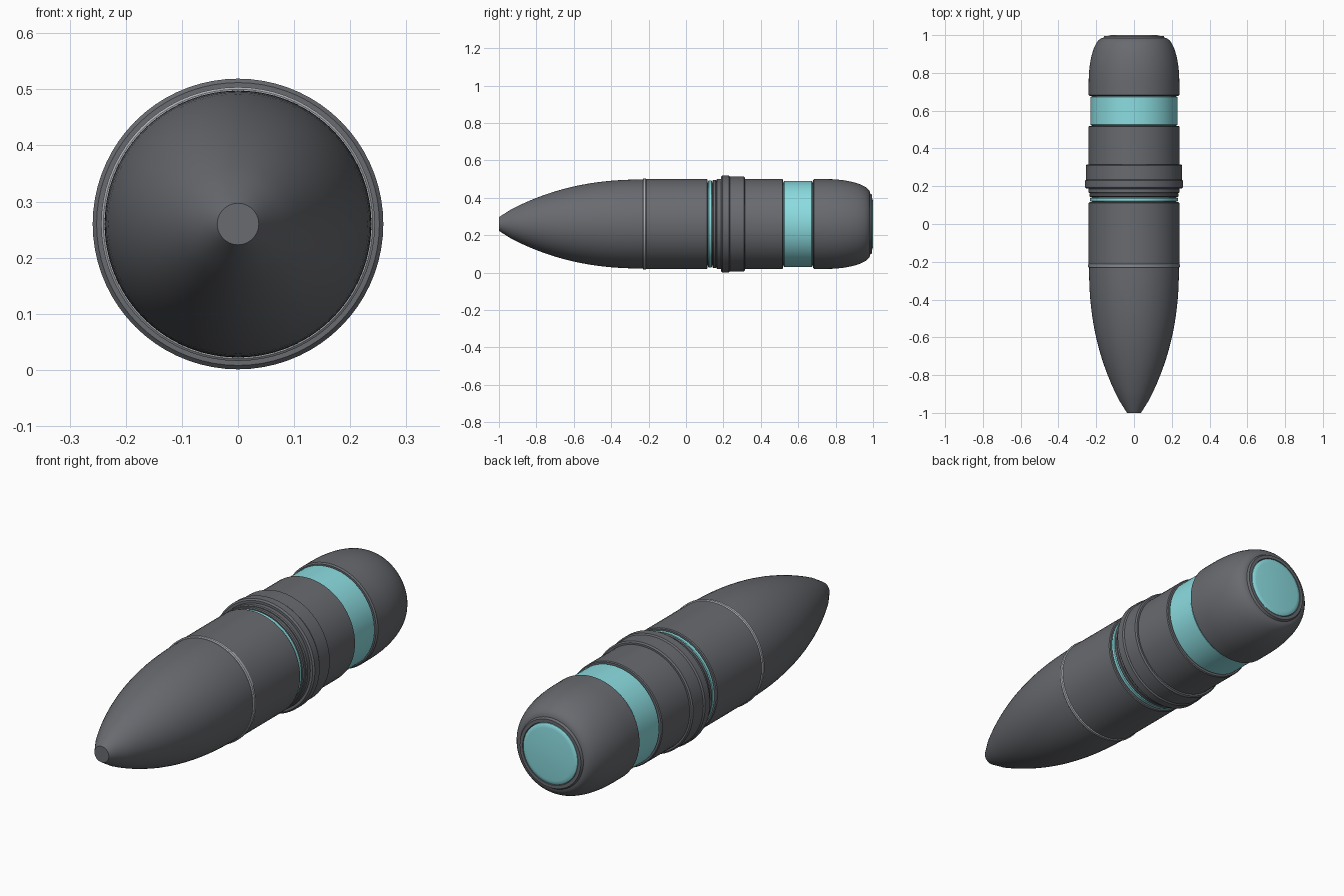
import bpy, bmesh
from math import sin, cos, pi, radians

cube = bpy.data.objects.get("Cube")
if cube:
    bpy.data.objects.remove(cube, do_unlink=True)

SEGMENTS = 72
AXIS_Z = 0.26


def material(name, rgb, rough=0.5):
    m = bpy.data.materials.new(name)
    m.use_nodes = True
    m.diffuse_color = (*rgb, 1)
    bsdf = m.node_tree.nodes["Principled BSDF"]
    bsdf.inputs["Base Color"].default_value = (*rgb, 1)
    bsdf.inputs["Roughness"].default_value = rough
    return m


grey = material("dark grey", (0.14, 0.145, 0.16))
silver = material("light grey", (0.42, 0.43, 0.46))
teal = material("teal", (0.26, 0.72, 0.75))


def lathe(name, profile, mat):
    """Turn (y, radius) points, ordered front to back, around the long axis."""
    bm = bmesh.new()
    rings = []
    for y, r in profile:
        if r == 0:
            rings.append([bm.verts.new((0, y, AXIS_Z))] * SEGMENTS)
            continue
        rings.append([bm.verts.new((r * cos(2 * pi * i / SEGMENTS), y,
                                    AXIS_Z + r * sin(2 * pi * i / SEGMENTS)))
                      for i in range(SEGMENTS)])
    for a, b in zip(rings, rings[1:]):
        for i in range(SEGMENTS):
            j = (i + 1) % SEGMENTS
            bm.faces.new(dict.fromkeys((a[i], a[j], b[j], b[i])))
    bmesh.ops.recalc_face_normals(bm, faces=bm.faces)
    mesh = bpy.data.meshes.new(name)
    bm.to_mesh(mesh)
    bm.free()
    mesh.materials.append(mat)
    obj = bpy.data.objects.new(name, mesh)
    bpy.context.collection.objects.link(obj)
    bpy.ops.object.select_all(action="DESELECT")
    obj.select_set(True)
    bpy.context.view_layer.objects.active = obj
    bpy.ops.object.shade_smooth_by_angle(angle=radians(30))
    return obj


def band(name, y0, y1, r, mat, bevel=0.004):
    """Closed collar with softened edges."""
    return lathe(name, [(y0, 0), (y0, r - bevel), (y0 + bevel, r),
                        (y1 - bevel, r), (y1, r - bevel), (y1, 0)], mat)


# Nose: flat tip, short cone, then a rounded ogive
nose = [(-1, 0), (-1, 0.037), (-0.93, 0.081)]
nose += [(-0.93 + 0.71 * t, 0.081 + 0.157 * (1 - (1 - t) ** 2.3))
         for t in (i / 16 for i in range(1, 17))]
lathe("nose_cone", nose + [(-0.22, 0)], grey)
band("nose_ring", -0.231, -0.212, 0.244, silver)

# Front body and the narrow glowing gap behind it
band("front_body", -0.22, 0.116, 0.24, grey)
band("body_core", 0.10, 0.70, 0.222, grey)
band("narrow_teal_band", 0.118, 0.14, 0.232, teal)

# Stepped collar
band("collar_front_rib", 0.143, 0.163, 0.236, grey)
band("collar_second_rib", 0.163, 0.19, 0.241, grey)
band("collar_main", 0.187, 0.236, 0.259, grey, 0.007)
band("collar_rear", 0.23, 0.316, 0.254, grey, 0.006)

# Rear body, wide teal band and rounded tail
band("rear_body", 0.31, 0.519, 0.24, grey)
band("wide_teal_band", 0.522, 0.676, 0.23, teal)
tail = [(0.678, 0), (0.678, 0.234), (0.684, 0.24), (0.75, 0.24)]
tail += [(0.75 + 0.235 * sin(a), 0.163 + 0.077 * cos(a) ** 1.0)
         for a in (i * pi / 24 for i in range(1, 13))]
tail += [(0.995, 0.157), (0.995, 0.142), (0.985, 0.140), (0.985, 0)]
lathe("tail_shell", tail, grey)
lathe("tail_light", [(0.98, 0.139), (0.994, 0.139), (0.998, 0.132),
                     (1.0, 0.12), (1.0, 0)], teal)
